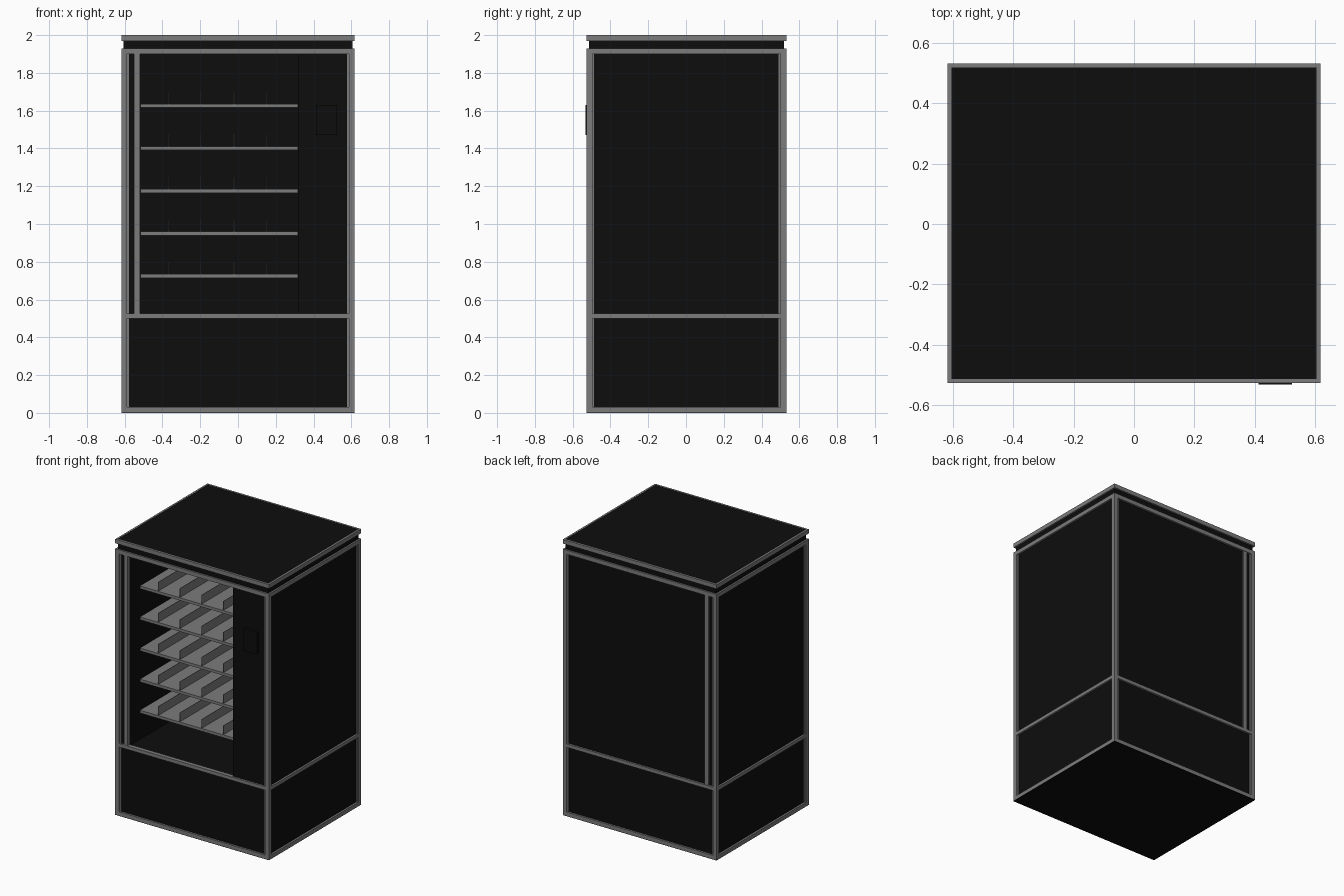
import bpy

if "Cube" in bpy.data.objects:
    bpy.data.objects.remove(bpy.data.objects["Cube"])


def material(name, v):
    m = bpy.data.materials.new(name)
    m.diffuse_color = (v, v, v, 1)
    m.use_nodes = True
    m.node_tree.nodes["Principled BSDF"].inputs["Base Color"].default_value = m.diffuse_color
    return m


GREY = material("grey_metal", 0.2)
BLACK = material("black_panel", 0.004)

FACES = [(0, 1, 3, 2), (4, 6, 7, 5), (0, 4, 5, 1), (2, 3, 7, 6), (0, 2, 6, 4), (1, 5, 7, 3)]


def boxes(name, mat, ranges):
    """One object made of boxes given as (x0, x1, y0, y1, z0, z1)."""
    verts, faces = [], []
    for x0, x1, y0, y1, z0, z1 in ranges:
        n = len(verts)
        verts += [(x, y, z) for x in (x0, x1) for y in (y0, y1) for z in (z0, z1)]
        faces += [tuple(n + i for i in f) for f in FACES]
    mesh = bpy.data.meshes.new(name)
    mesh.from_pydata(verts, [], faces)
    mesh.materials.append(mat)
    ob = bpy.data.objects.new(name, mesh)
    bpy.context.collection.objects.link(ob)
    return ob


def ring(name, z0, z1, w):
    """Horizontal rectangular frame around the cabinet."""
    return boxes(name, GREY, [
        (-X, X, Y0, Y0 + w, z0, z1), (-X, X, Y1 - w, Y1, z0, z1),
        (-X, -X + w, Y0 + w, Y1 - w, z0, z1), (X - w, X, Y0 + w, Y1 - w, z0, z1)])


X, Y0, Y1 = 0.617, -0.526, 0.531
W = 0.03          # frame bar width
R = 0.014         # panel recess behind the frame
PX, PY0, PY1 = X - R, Y0 + R, Y1 - R
MID, TOP = 0.51, 1.915

# Outer frame: corner posts and three rings
posts, trims = [], []
for s in (-1, 1):
    xa, xb = sorted((s * X, s * (X - W)))
    for y, t in ((Y0, 1), (Y1, -1)):
        ya, yb = sorted((y, y + t * W))
        posts.append((xa, xb, ya, yb, 0.003, 1.93))
        # slim recessed strips beside each post, one per adjoining face
        xc, xd = sorted((s * (X - W), s * (X - W - 0.01)))
        yc, yd = sorted((y + t * 0.008, y + t * 0.02))
        trims.append((xc, xd, yc, yd, 0.03, 1.9))
        xc, xd = sorted((s * (X - 0.008), s * (X - 0.02)))
        yc, yd = sorted((y + t * W, y + t * (W + 0.01)))
        trims.append((xc, xd, yc, yd, 0.03, 1.9))
boxes("corner_posts", GREY, posts)
boxes("post_trims", GREY, trims)
ring("bottom_rails", 0.003, 0.03, W)
ring("middle_rails", 0.5, 0.525, W)
ring("top_rails", 1.9, 1.93, W)
boxes("door_posts", GREY, [
    (-0.55, -0.52, Y0 + 0.003, Y0 + W, 0.52, 1.905),
    (-0.55, -0.52, Y1 - W, Y1 - 0.003, 0.52, 1.905)])

# Cabinet body around the open display compartment
boxes("bottom_plate", BLACK, [(-X, X, Y0, Y1, 0, 0.003)])
boxes("base_cabinet", BLACK, [(-PX, PX, PY0, PY1, 0.003, MID)])
boxes("left_wall", BLACK, [(-PX, -0.53, PY0, PY1, MID, TOP)])
boxes("right_compartment", BLACK, [(0.32, PX, PY0, PY1, MID, TOP)])
boxes("back_wall", BLACK, [(-0.53, 0.32, PY1 - 0.02, PY1, MID, TOP)])
boxes("ceiling", BLACK, [(-PX, PX, PY0, PY1, TOP, 1.925)])

# Cap: recessed neck, grey rim and black top
boxes("cap_neck", BLACK, [(-0.605, 0.605, Y0 + 0.012, Y1 - 0.012, 1.925, 1.972)])
ring("cap_rim", 1.97, 2.0, 0.013)
boxes("cap_top", BLACK, [(-X + 0.013, X - 0.013, Y0 + 0.013, Y1 - 0.013, 1.97, 1.999)])

# Shelves with thin upright dividers
for i in range(5):
    z = 0.724 + 0.2255 * i
    boxes(f"shelf_{i + 1}", GREY, [(-0.515, 0.317, -0.39, 0.39, z - 0.01, z + 0.01)])
    boxes(f"shelf_dividers_{i + 1}", GREY, [
        (x - 0.0015, x + 0.0015, -0.388, 0.39, z + 0.01, z + 0.075)
        for x in (-0.37, -0.197, -0.021, 0.152)])

# Control plate on the right front panel
boxes("control_plate", BLACK, [(0.413, 0.523, -0.532, PY0, 1.47, 1.63)])
